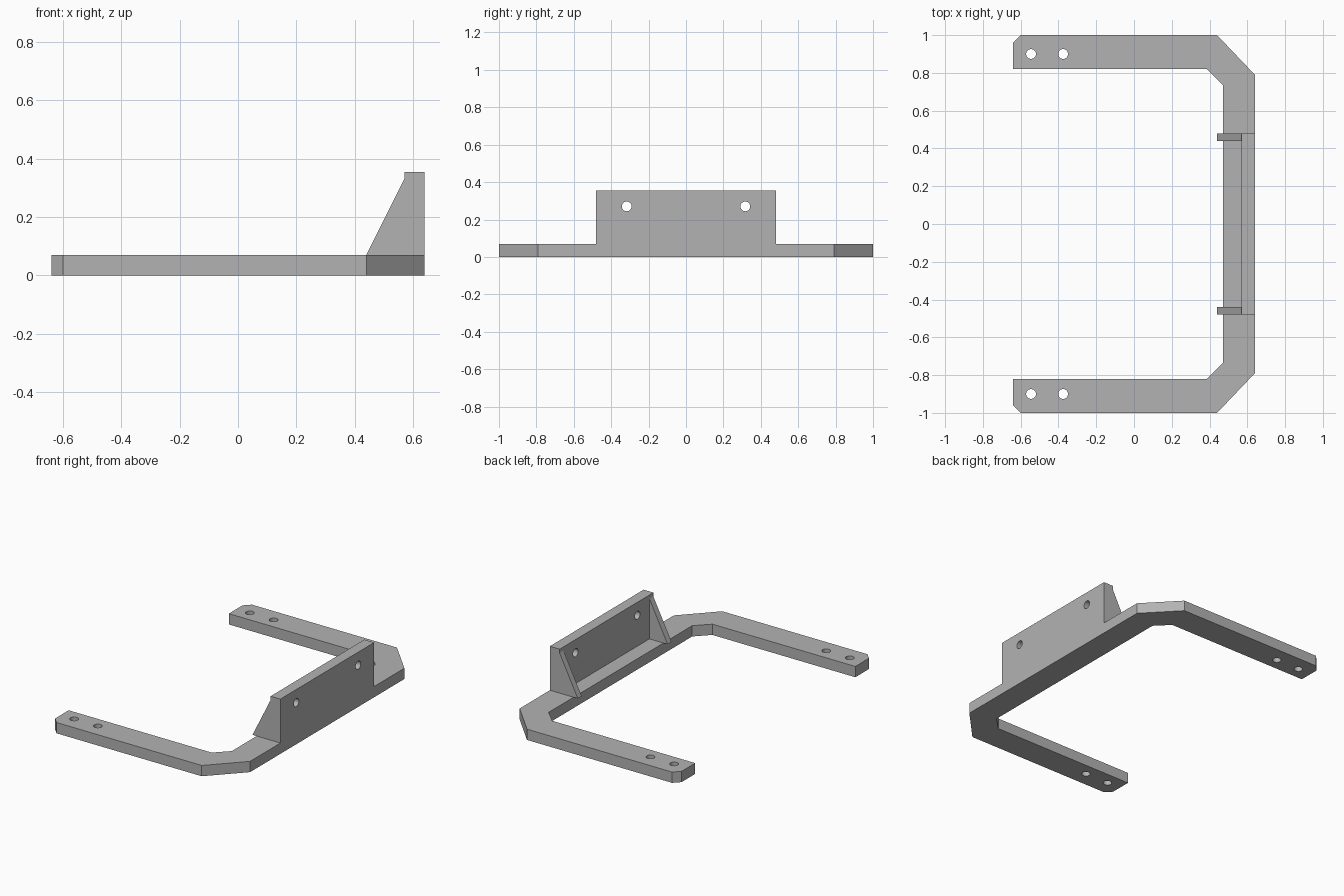
import bpy
import bmesh
from mathutils import Vector, Matrix

cube = bpy.data.objects.get("Cube")
if cube:
    bpy.data.objects.remove(cube, do_unlink=True)

THICK = 0.07       # frame height
TOP = 0.355        # plate top
BACK = 0.64        # outer face of the plate and frame
PLATE_IN = 0.57    # inner face of the plate
HALF = 0.48        # half length of the plate
HOLE_R = 0.026

grey = bpy.data.materials.new("plain grey")
grey.use_nodes = True
grey.diffuse_color = (0.45, 0.45, 0.45, 1)
grey.node_tree.nodes["Principled BSDF"].inputs["Base Color"].default_value = grey.diffuse_color


def finish(name, bm):
    bmesh.ops.recalc_face_normals(bm, faces=bm.faces[:])
    mesh = bpy.data.meshes.new(name)
    bm.to_mesh(mesh)
    bm.free()
    mesh.materials.append(grey)
    obj = bpy.data.objects.new(name, mesh)
    bpy.context.collection.objects.link(obj)
    return obj


def prism(name, points, direction):
    """Extrude a flat outline along a direction."""
    bm = bmesh.new()
    face = bm.faces.new([bm.verts.new(p) for p in points])
    new = bmesh.ops.extrude_face_region(bm, geom=[face])["geom"]
    moved = [v for v in new if isinstance(v, bmesh.types.BMVert)]
    bmesh.ops.translate(bm, verts=moved, vec=Vector(direction))
    return finish(name, bm)


def drill(target, centres, axis):
    """Cut round through holes along an axis."""
    bm = bmesh.new()
    turn = Matrix.Rotation(1.5707963, 4, "Y") if axis == "X" else Matrix()
    for c in centres:
        bmesh.ops.create_cone(bm, cap_ends=True, segments=32, radius1=HOLE_R,
                              radius2=HOLE_R, depth=0.3,
                              matrix=Matrix.Translation(c) @ turn)
    cutter = finish(target.name + "_hole_cutter", bm)
    cutter.hide_render = True
    cutter.hide_set(True)
    cut = target.modifiers.new("holes", "BOOLEAN")
    cut.operation = "DIFFERENCE"
    cut.solver = "EXACT"
    cut.object = cutter
    # Bake the cut, then drop the cutter
    bpy.context.view_layer.update()
    graph = bpy.context.evaluated_depsgraph_get()
    baked = bpy.data.meshes.new_from_object(target.evaluated_get(graph))
    target.modifiers.clear()
    target.data = baked
    bpy.data.objects.remove(cutter, do_unlink=True)


# U-shaped frame: half outline, mirrored across y
half = [(-0.64, 0.82), (-0.64, 0.96), (-0.60, 1.0), (0.44, 1.0), (BACK, 0.79)]
inner = [(0.47, 0.735), (0.385, 0.82)]
loop = half + [(x, -y) for x, y in reversed(half)]
loop += [(x, -y) for x, y in reversed(inner)] + inner
frame = prism("frame", [(x, y, 0) for x, y in loop], (0, 0, THICK))
drill(frame, [Vector((x, s * 0.9, 0.035)) for x in (-0.545, -0.375) for s in (-1, 1)], "Z")

# Upright mounting plate
plate = prism("mounting_plate",
              [(PLATE_IN, -HALF, THICK), (BACK, -HALF, THICK),
               (BACK, -HALF, TOP), (PLATE_IN, -HALF, TOP)],
              (0, 2 * HALF, 0))
drill(plate, [Vector((0.6, s * 0.317, 0.27)) for s in (-1, 1)], "X")

# Triangular gussets at both ends of the plate
for name, s in (("left_gusset", -1), ("right_gusset", 1)):
    prism(name,
          [(0.44, s * HALF, THICK), (PLATE_IN, s * HALF, THICK),
           (PLATE_IN, s * HALF, 0.33)],
          (0, -s * 0.04, 0))

# Smooth hole walls, keep every edge crisp
for obj in (frame, plate):
    bpy.ops.object.select_all(action="DESELECT")
    obj.select_set(True)
    bpy.context.view_layer.objects.active = obj
    bpy.ops.object.shade_smooth_by_angle(angle=0.5)
